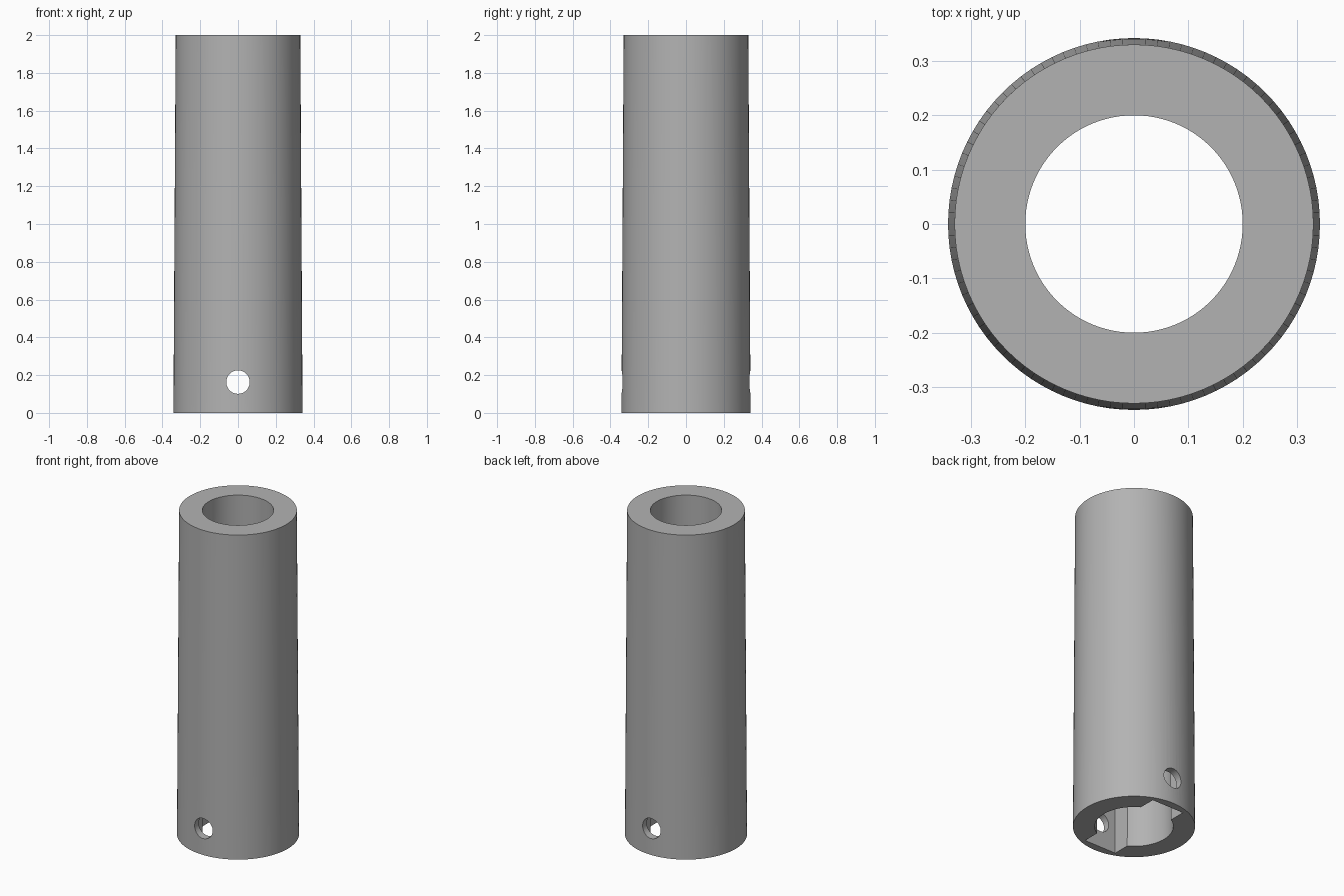
import bpy
import bmesh
import math

cube = bpy.data.objects.get("Cube")
if cube:
    bpy.data.objects.remove(cube)

# Plain grey material
grey = bpy.data.materials.new("grey")
grey.use_nodes = True
colour = (0.45, 0.45, 0.45, 1)
grey.diffuse_color = colour
grey.node_tree.nodes["Principled BSDF"].inputs["Base Color"].default_value = colour


def lathe(name, profile, sides=96):
    """Revolve a closed (radius, height) profile around z."""
    bm = bmesh.new()
    rings = []
    for r, z in profile:
        rings.append([bm.verts.new((r * math.cos(i * math.tau / sides),
                                    r * math.sin(i * math.tau / sides), z))
                      for i in range(sides)])
    for k, low in enumerate(rings):
        high = rings[(k + 1) % len(rings)]
        for i in range(sides):
            j = (i + 1) % sides
            bm.faces.new((low[i], low[j], high[j], high[i]))
    bmesh.ops.recalc_face_normals(bm, faces=bm.faces)
    mesh = bpy.data.meshes.new(name)
    bm.to_mesh(mesh)
    bm.free()
    ob = bpy.data.objects.new(name, mesh)
    bpy.context.collection.objects.link(ob)
    mesh.materials.append(grey)
    return ob


def cut(target, cutter):
    """Subtract the cutter, then remove it."""
    mod = target.modifiers.new("cut", 'BOOLEAN')
    mod.operation = 'DIFFERENCE'
    mod.solver = 'EXACT'
    mod.object = cutter
    cutter.hide_render = True
    bpy.ops.object.select_all(action='DESELECT')
    target.select_set(True)
    bpy.context.view_layer.objects.active = target
    bpy.ops.object.modifier_apply(modifier=mod.name)
    bpy.data.objects.remove(cutter)


# Slightly tapered tube with a tapered bore
tube = lathe("tapered_tube", [(0.342, 0), (0.33, 2), (0.2, 2), (0.22, 0)])

# Slot across the open bottom end
bpy.ops.mesh.primitive_cube_add(size=1, location=(0, 0, 0.115))
slot = bpy.context.object
slot.name = "slot_cutter"
slot.scale = (0.22, 0.59, 0.43)
cut(tube, slot)

# Round pin hole from front to back
bpy.ops.mesh.primitive_cylinder_add(vertices=48, radius=0.062, depth=1,
                                    location=(0, 0, 0.163),
                                    rotation=(math.pi / 2, 0, 0))
pin = bpy.context.object
pin.name = "pin_hole_cutter"
cut(tube, pin)

bpy.ops.object.shade_smooth_by_angle(angle=math.radians(30))
